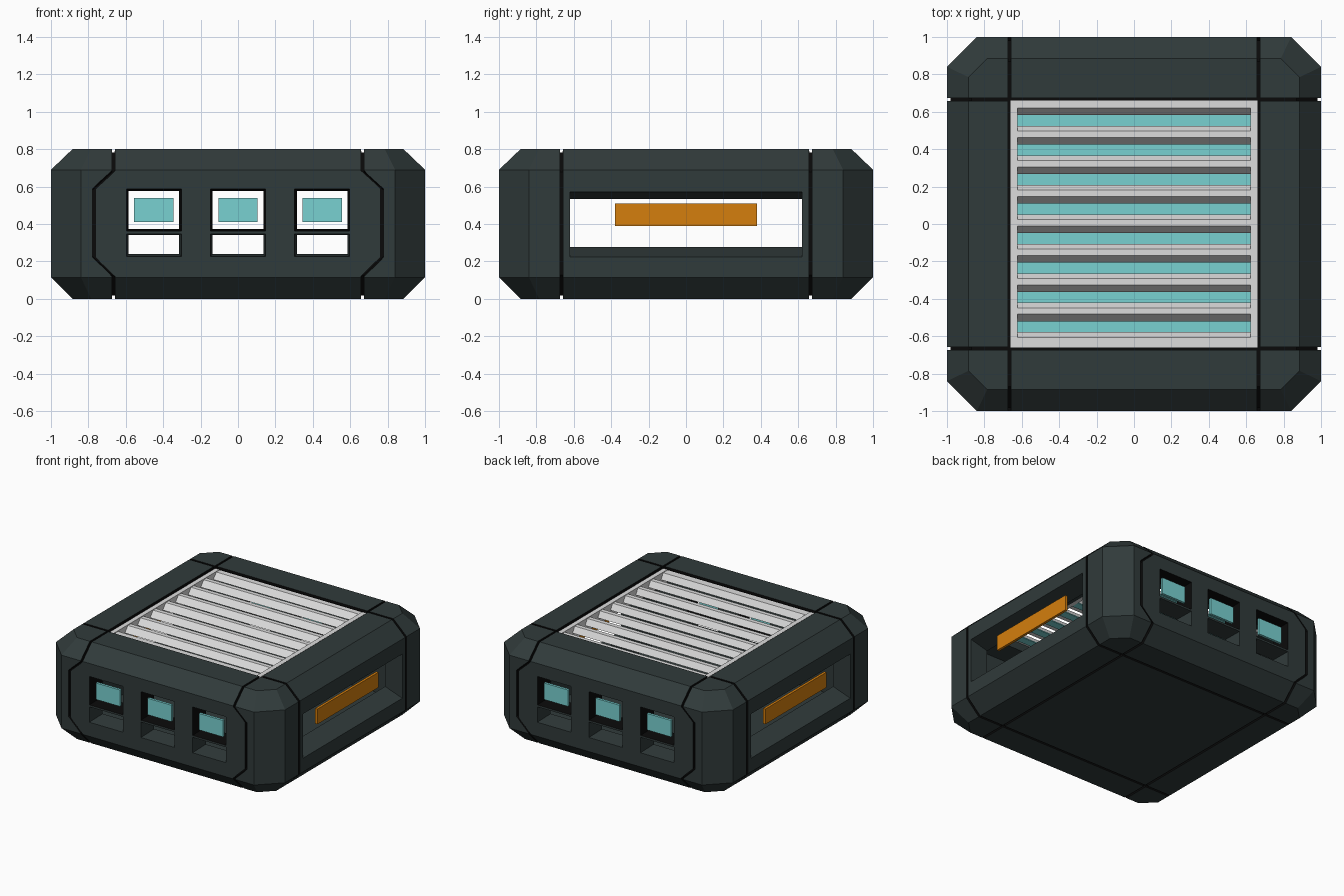
import bpy
import bmesh

if "Cube" in bpy.data.objects:
    bpy.data.objects.remove(bpy.data.objects["Cube"], do_unlink=True)


def material(name, rgb):
    m = bpy.data.materials.new(name)
    m.use_nodes = True
    m.diffuse_color = (*rgb, 1)
    bsdf = next(n for n in m.node_tree.nodes if n.type == "BSDF_PRINCIPLED")
    bsdf.inputs["Base Color"].default_value = (*rgb, 1)
    return m


SHELL = material("dark slate", (0.03, 0.043, 0.043))
BLACK = material("near black", (0.003, 0.003, 0.003))
TEAL = material("teal", (0.19, 0.64, 0.64))
ORANGE = material("orange", (0.66, 0.21, 0.004))
PALE = material("pale grey", (0.72, 0.72, 0.72))


def loft(name, loops, mat, closed=False):
    """Join point loops into a solid, capped or closed into a ring."""
    bm = bmesh.new()
    rows = [[bm.verts.new(p) for p in loop] for loop in loops]
    n = len(rows[0])
    pairs = list(zip(rows, rows[1:])) + ([(rows[-1], rows[0])] if closed else [])
    for a, b in pairs:
        for i in range(n):
            j = (i + 1) % n
            bm.faces.new((a[i], a[j], b[j], b[i]))
    if not closed:
        bm.faces.new(rows[0])
        bm.faces.new(rows[-1])
    bmesh.ops.recalc_face_normals(bm, faces=bm.faces)
    mesh = bpy.data.meshes.new(name)
    bm.to_mesh(mesh)
    bm.free()
    mesh.materials.append(mat)
    ob = bpy.data.objects.new(name, mesh)
    bpy.context.collection.objects.link(ob)
    return ob


def rect(x0, x1, y0, y1, z):
    return [(x0, y0, z), (x1, y0, z), (x1, y1, z), (x0, y1, z)]


def box(name, x, y, z, mat):
    return loft(name, [rect(*x, *y, z[0]), rect(*x, *y, z[1])], mat)


def wall_rect(axis, depth, u, v):
    """Upright rectangle facing along x or y at the given depth."""
    pts = [(u[0], v[0]), (u[1], v[0]), (u[1], v[1]), (u[0], v[1])]
    return [(depth, a, b) if axis == "x" else (a, depth, b) for a, b in pts]


def octagon(r, c, z):
    return [(r, -c, z), (r, c, z), (c, r, z), (-c, r, z),
            (-r, c, z), (-r, -c, z), (-c, -r, z), (c, -r, z)]


def cut(target, cutter):
    mod = target.modifiers.new("cut", "BOOLEAN")
    mod.object = cutter
    mod.operation = "DIFFERENCE"
    mod.solver = "EXACT"
    mod.material_mode = "TRANSFER"
    bpy.context.view_layer.objects.active = target
    bpy.ops.object.modifier_apply(modifier=mod.name)
    bpy.data.objects.remove(cutter, do_unlink=True)


# Chamfered body, hollow with an open top
body = loft("body_shell", [octagon(0.885, 0.785, 0), octagon(1, 0.84, 0.115),
                           octagon(1, 0.84, 0.69), octagon(0.885, 0.785, 0.8)], SHELL)
cut(body, box("cavity", (-0.85, 0.85), (-0.85, 0.85), (0.08, 0.68), SHELL))
cut(body, box("top_opening", (-0.66, 0.66), (-0.66, 0.66), (0.6, 0.9), SHELL))

# Wide tapered slots in both sides, with an orange plate hanging in each
for s, side in ((1, "left"), (-1, "right")):
    cut(body, loft("side_slot", [
        wall_rect("x", s * 1.01, (-0.62, 0.62), (0.22, 0.575)),
        wall_rect("x", s * 0.84, (-0.62, 0.62), (0.28, 0.53))], SHELL))
    box(side + "_orange_plate", sorted((s * 0.94, s * 0.96)),
        (-0.38, 0.38), (0.39, 0.51), ORANGE)

# Three framed screens over vents, front and back
for s, side in ((-1, "front"), (1, "back")):
    for i in range(3):
        c = 0.45 * (i - 1)
        opening = (c - 0.135, c + 0.135)
        rim = (c - 0.148, c + 0.148)
        cut(body, loft("window", [
            wall_rect("y", s * 1.01, rim, (0.362, 0.588)),
            wall_rect("y", s * 0.84, opening, (0.375, 0.575))], BLACK))
        cut(body, loft("vent", [
            wall_rect("y", s * 1.01, rim, (0.225, 0.348)),
            wall_rect("y", s * 0.84, opening, (0.24, 0.34))], SHELL))
        box(f"{side}_screen_{i + 1}", (c - 0.105, c + 0.105),
            sorted((s * 0.96, s * 0.98)), (0.41, 0.54), TEAL)


def groove(axis, path):
    """Ring cutter along a path of (offset, across, height) points."""
    loops = []
    for off, a, z in path:
        loop = []
        for d, k, h in ((-1, 0.982, 0.955), (1, 0.982, 0.955),
                        (1, 1.05, 1.08), (-1, 1.05, 1.08)):
            o, p, q = off + d * 0.0085, a * k, 0.4 + (z - 0.4) * h
            loop.append((o, p, q) if axis == "x" else (p, o, q))
        loops.append(loop)
    cut(body, loft("groove", loops, BLACK, closed=True))


# Panel grooves: straight rings round the sides, stepped ones front and back
for s in (1, -1):
    g, wide = s * 0.665, s * 0.77
    half = [(g, 0.885, 0), (g, 1, 0.115), (g, 1, 0.69), (g, 0.885, 0.8)]
    groove("y", half + [(o, -a, z) for o, a, z in reversed(half)])
    half[2:2] = [(wide, 1, 0.22), (wide, 1, 0.59)]
    groove("x", half + [(o, -a, z) for o, a, z in reversed(half)])

# Top grille: side rails, bevelled slats and teal strips below the gaps
for s, side in ((1, "left"), (-1, "right")):
    box(side + "_grille_rail", sorted((s * 0.623, s * 0.66)),
        (-0.66, 0.66), (0.685, 0.79), PALE)

SLOTS, PITCH, FIRST, GAP = 8, 0.1575, 0.553, 0.029
for i in range(SLOTS + 1):
    centre = FIRST - PITCH * i
    low = centre + GAP
    high = centre + PITCH - GAP
    profile = [(low, 0.74), (low + 0.038, 0.785), (high - 0.027, 0.785), (high, 0.74)]
    if i == 0:
        profile[2:] = [(0.66, 0.785), (0.66, 0.74)]
    if i == SLOTS:
        profile[:2] = [(-0.66, 0.74), (-0.66, 0.785)]
    loft(f"grille_slat_{i + 1}",
         [[(x, y, z) for y, z in profile] for x in (-0.625, 0.625)], PALE)
    if i < SLOTS:
        box(f"teal_strip_{i + 1}", (-0.625, 0.625),
            (centre - 0.031, centre + 0.031), (0.69, 0.698), TEAL)
